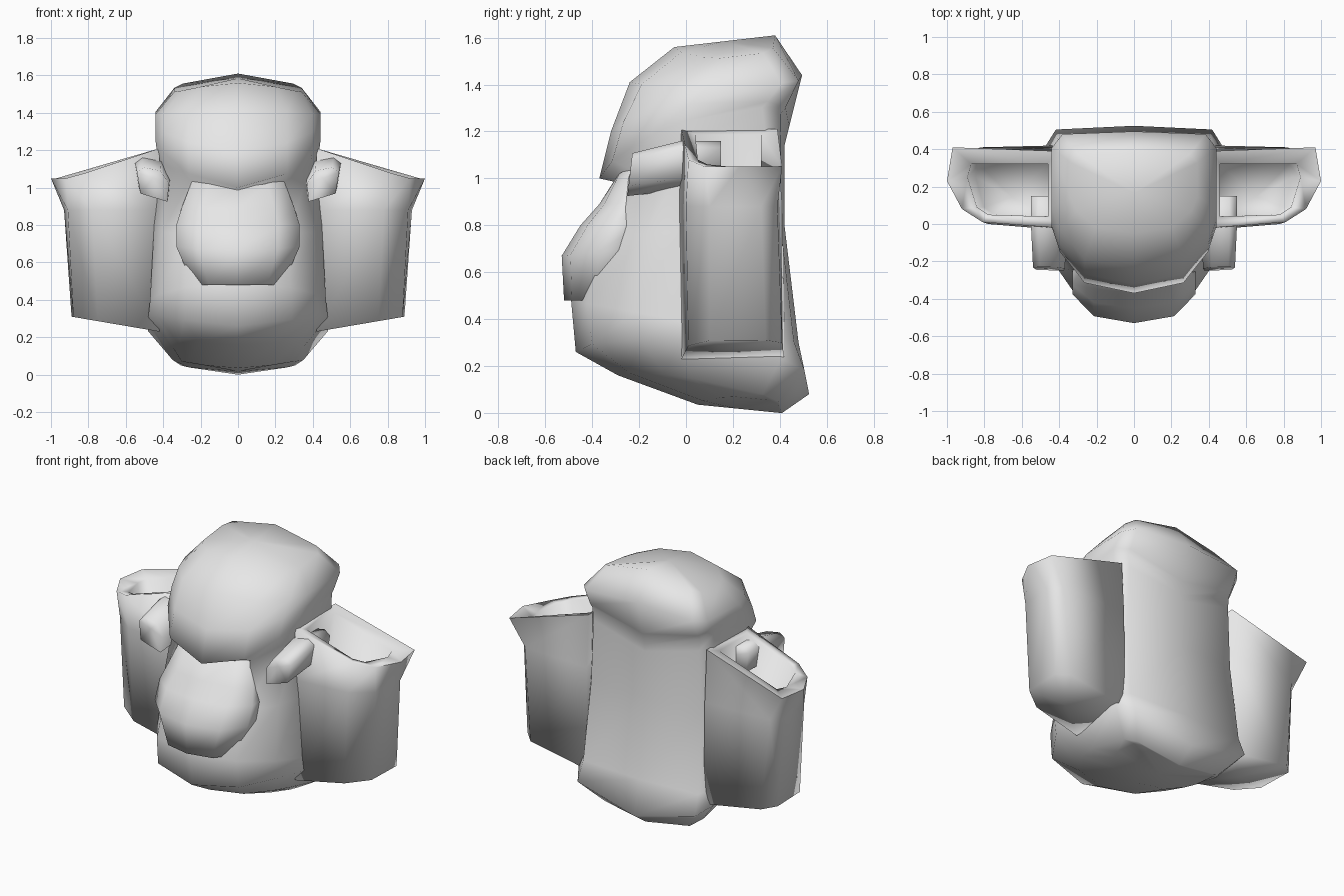
import bpy
import bmesh
import math

cube = bpy.data.objects.get("Cube")
if cube:
    bpy.data.objects.remove(cube, do_unlink=True)

grey = bpy.data.materials.new("plain_grey")
grey.use_nodes = True
grey.diffuse_color = (0.8, 0.8, 0.8, 1)
grey.node_tree.nodes["Principled BSDF"].inputs["Base Color"].default_value = (0.8, 0.8, 0.8, 1)


def loft(name, rings, side=1):
    """Skin a stack of rings and close both ends with a shallow fan."""
    bm = bmesh.new()
    loops = [[bm.verts.new((x * side, y, z)) for x, y, z in ring] for ring in rings]
    n = len(loops[0])
    for a, b in zip(loops, loops[1:]):
        for i in range(n):
            j = (i + 1) % n
            bm.faces.new((a[i], a[j], b[j], b[i]))
    for end in (loops[0], loops[-1]):
        centre = bm.verts.new((end[0].co + end[n // 2].co) / 2)
        for i in range(n):
            bm.faces.new((end[i], end[(i + 1) % n], centre))
    bmesh.ops.recalc_face_normals(bm, faces=bm.faces)
    mesh = bpy.data.meshes.new(name)
    bm.to_mesh(mesh)
    bm.free()
    mesh.materials.append(grey)
    obj = bpy.data.objects.new(name, mesh)
    bpy.context.collection.objects.link(obj)
    bpy.ops.object.select_all(action='DESELECT')
    obj.select_set(True)
    bpy.context.view_layer.objects.active = obj
    bpy.ops.object.shade_smooth_by_angle(angle=math.radians(100))


def section(profile, z_front, z_back, width, front, back, lift=0):
    """Symmetric ring: profile gives fractions of half width and of depth."""
    half = [(u * width, front + v * (back - front),
             z_front + v * (z_back - z_front) + lift * u * u) for u, v in profile]
    return half + [(-x, y, z) for x, y, z in half[-2:0:-1]]


# Head: chin, cheeks, recessed temples, overhanging brow and skull
head_profile = [(0, 0), (.6, .07), (.9, .28), (1, .45), (1, .88), (.87, .98), (0, 1)]
head_rings = [
    (.035, 0, .3, .05, .40, .05),
    (.16, 0, .35, -.29, .41, .06),
    (.26, .08, .48, -.47, .525, .13),
    (.48, .3, .47, -.49, .48),
    (.75, .8, .45, -.40, .42),
    (.98, 1.1, .43, -.28, .42, .13),
    (1.0, 1.14, .44, -.37, .42, .18),
    (1.2, 1.22, .44, -.32, .44, .11),
    (1.41, 1.44, .44, -.24, .495, -.03),
    (1.56, 1.61, .34, -.05, .38, -.07),
]
loft("head", [section(head_profile, *r) for r in head_rings])

# Rounded nose in front of the face
nose_profile = [(0, 0), (.65, .12), (1, .5), (1, 1), (0, 1)]
nose_rings = [
    (.48, .48, .24, -.52, -.24),
    (.67, .7, .33, -.53, -.22),
    (.80, .8, .33, -.45, -.2),
    (.89, .9, .30, -.37, -.18),
    (1.0, 1.0, .24, -.30, -.16, .05),
]
loft("nose", [section(nose_profile, *r) for r in nose_rings])


# Hollow pouch ears with a flared, sloping rim
def rim_height(x):
    return max(1.05, 1.2 - (x - .45) / 3)


base = [(.42, -.02), (.75, .01), (.88, .1), (.89, .34), (.82, .41), (.42, .42)]
upper = [(.42, -.03), (.78, 0), (.91, .1), (.93, .32), (.87, .39), (.42, .41)]
flare = [(.42, -.02), (.81, .01), (.92, .08), (1, .23), (.97, .41), (.42, .39)]
mouth = [(.46, .04), (.78, .05), (.84, .09), (.89, .25), (.87, .32), (.46, .32)]
ear_rings = [
    [(x, y, .23 + .08 * (x - .42) / .47) for x, y in base],
    [(x, y, .88) for x, y in upper],
    [(x, y, rim_height(x)) for x, y in flare],
    [(x, y, rim_height(x) - .01) for x, y in mouth],
    [(.46 + (x - .46) * .9, y, .72) for x, y in mouth],
]

# Slanted block eyes running back into the ears
eye_shape = [(.55, 1.13), (.51, 1.16), (.41, 1.14), (.36, 1.06), (.37, .95), (.53, 1.0)]
eye_rings = [
    [(.45 + (x - .45) * .9, -.25 + (z - .95) * .1, .925 + (z - .95) * .87) for x, z in eye_shape],
    [(x, -.02, z) for x, z in eye_shape],
    [(x, .15, z) for x, z in eye_shape],
]
for label, side in (("left", 1), ("right", -1)):
    loft(label + "_ear", ear_rings, side)
    loft(label + "_eye", eye_rings, side)
